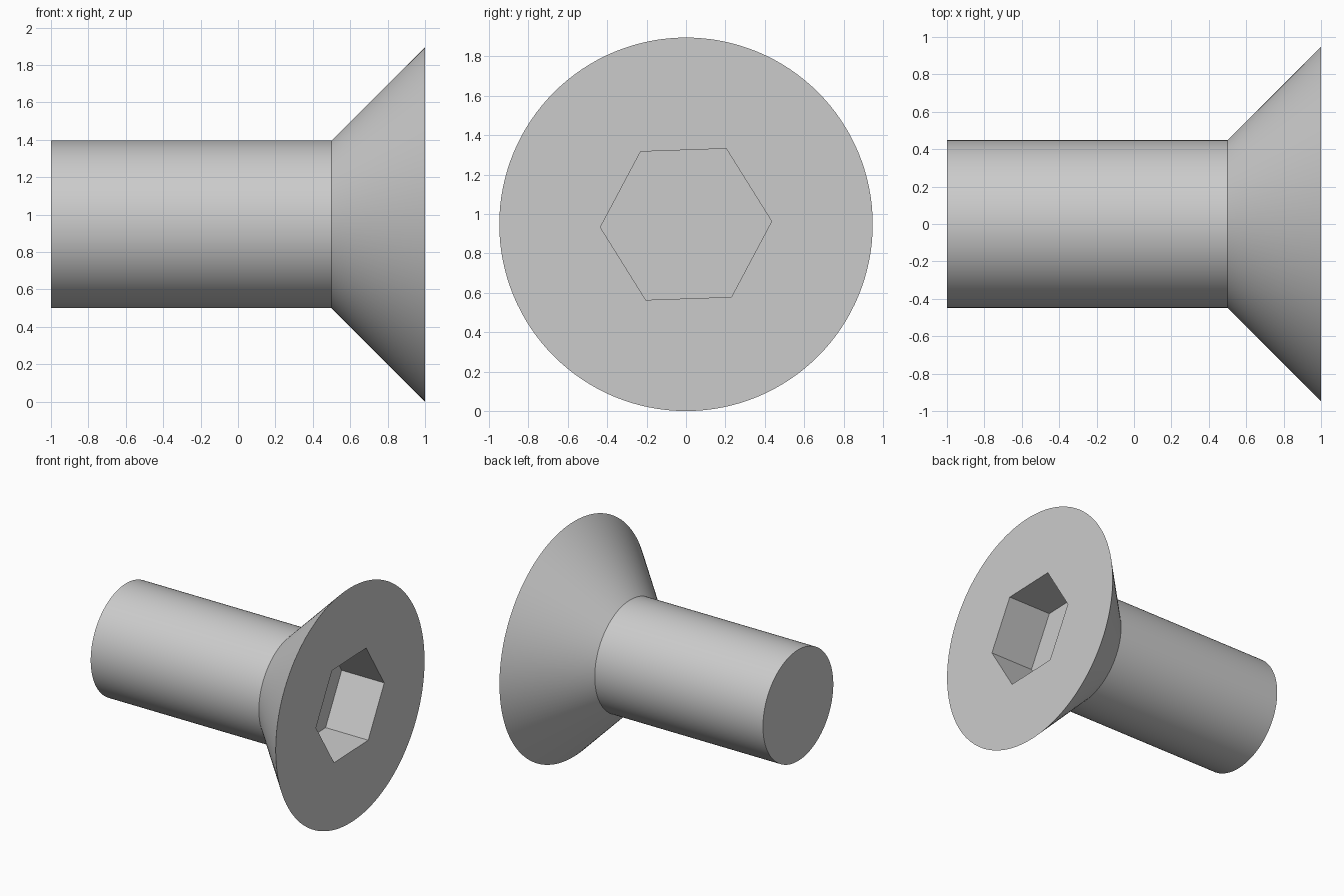
import bpy, bmesh, math

cube = bpy.data.objects.get("Cube")
if cube:
    bpy.data.objects.remove(cube, do_unlink=True)

RADIUS = 0.948          # rim of the head, also the height of the axis
SHANK = 0.448
SOCKET = 0.435          # corner radius of the hex recess
DEPTH = 0.38
SEGMENTS = 128

steel = bpy.data.materials.new("steel_grey")
steel.use_nodes = True
grey = (0.6, 0.6, 0.6, 1)
steel.diffuse_color = grey
steel.node_tree.nodes["Principled BSDF"].inputs["Base Color"].default_value = grey


def ring(bm, x, radius, sides, turn=0.0):
    """Circle of vertices around the long axis."""
    angles = [turn + math.tau * i / sides for i in range(sides)]
    return [bm.verts.new((x, radius * math.cos(a), radius * math.sin(a))) for a in angles]


def lathe(bm, profile, sides, turn=0.0):
    """Closed solid from (x, radius) stations along the axis."""
    rings = [ring(bm, x, r, sides, turn) for x, r in profile]
    for a, b in zip(rings, rings[1:]):
        for i in range(sides):
            j = (i + 1) % sides
            bm.faces.new((a[i], a[j], b[j], b[i]))
    bm.faces.new(rings[0])
    bm.faces.new(rings[-1])
    bmesh.ops.recalc_face_normals(bm, faces=bm.faces)


def make_object(name, profile, sides, turn=0.0):
    bm = bmesh.new()
    lathe(bm, profile, sides, turn)
    mesh = bpy.data.meshes.new(name)
    bm.to_mesh(mesh)
    bm.free()
    mesh.materials.append(steel)
    obj = bpy.data.objects.new(name, mesh)
    obj.location.z = RADIUS
    bpy.context.collection.objects.link(obj)
    return obj


# Shank and countersunk head in one turned body
screw = make_object("countersunk_screw", [(-1, SHANK), (0.5, SHANK), (1, RADIUS)], SEGMENTS)

# Hexagonal drive recess, slightly turned
cutter = make_object("hex_cutter", [(1 - DEPTH, SOCKET), (1.2, SOCKET)], 6, math.radians(2))
cutter.hide_render = True

cut = screw.modifiers.new("hex_socket", 'BOOLEAN')
cut.operation = 'DIFFERENCE'
cut.solver = 'EXACT'
cut.object = cutter

bpy.ops.object.select_all(action='DESELECT')
screw.select_set(True)
bpy.context.view_layer.objects.active = screw
bpy.ops.object.modifier_apply(modifier=cut.name)
bpy.data.objects.remove(cutter, do_unlink=True)
bpy.ops.object.shade_smooth_by_angle(angle=math.radians(30))
